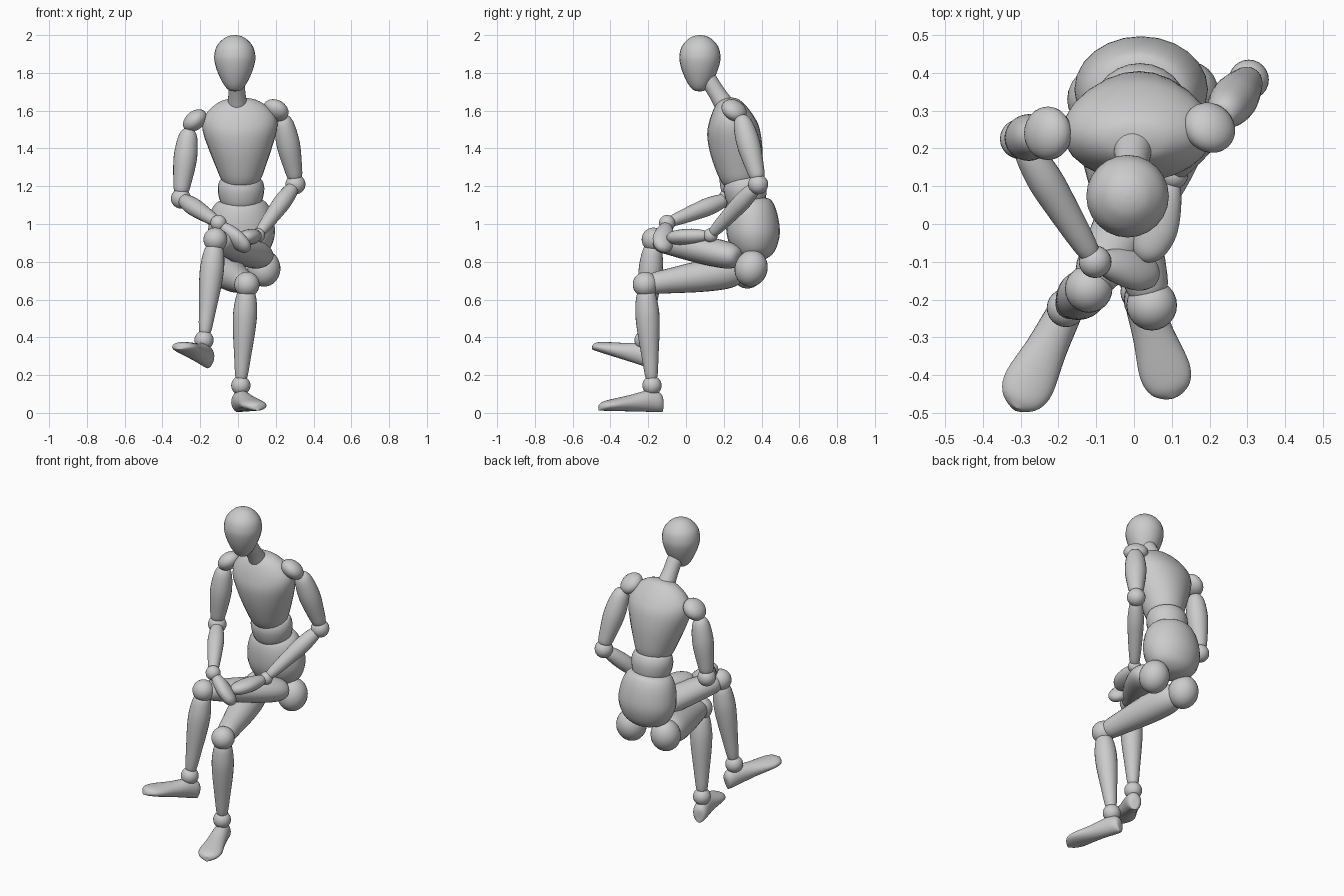
import bpy, bmesh, math
from mathutils import Vector

SEG = 24


def finish(name, bm):
    bmesh.ops.remove_doubles(bm, verts=bm.verts, dist=0.0005)
    bmesh.ops.recalc_face_normals(bm, faces=bm.faces)
    for f in bm.faces:
        f.smooth = True
    me = bpy.data.meshes.new(name)
    bm.to_mesh(me)
    bm.free()
    ob = bpy.data.objects.new(name, me)
    bpy.context.collection.objects.link(ob)
    return ob


def smooth_profile(pts, steps=4):
    """Catmull-Rom through the profile points."""
    pts = [Vector(p) for p in pts]
    out = []
    for i in range(len(pts) - 1):
        a, b, c, d = pts[max(i - 1, 0)], pts[i], pts[i + 1], pts[min(i + 2, len(pts) - 1)]
        for k in range(steps):
            u = k / steps
            out.append(0.5 * (2 * b + (c - a) * u + (2 * a - 5 * b + 4 * c - d) * u * u
                              + (3 * b - a - 3 * c + d) * u ** 3))
    return out + [pts[-1]]


def loft(name, p0, p1, prof, side=(1, 0, 0)):
    """Elliptical sections (t, half width, half depth, depth offset) along p0-p1."""
    p0, p1 = Vector(p0), Vector(p1)
    ax = p1 - p0
    n = ax.normalized()
    s = Vector(side)
    s = (s - n * s.dot(n)).normalized()
    d = n.cross(s)
    bm = bmesh.new()
    rings = []
    for t, w, h, off in smooth_profile(prof):
        c = p0 + ax * t + d * off
        w, h = max(w, 0), max(h, 0)
        rings.append([bm.verts.new(c + s * w * math.cos(a) + d * h * math.sin(a))
                      for a in (2 * math.pi * i / SEG for i in range(SEG))])
    for r0, r1 in zip(rings, rings[1:]):
        for i in range(SEG):
            j = (i + 1) % SEG
            bm.faces.new((r0[i], r0[j], r1[j], r1[i]))
    return finish(name, bm)


def limb(name, p0, p1, prof):
    return loft(name, p0, p1, [(t, r, r, 0) for t, r in prof])


def ball(name, c, r, axis=(0, 0, 1), stretch=1.0):
    """Sphere, optionally stretched or flattened along an axis."""
    c = Vector(c)
    bm = bmesh.new()
    bmesh.ops.create_uvsphere(bm, u_segments=SEG, v_segments=14, radius=r)
    q = Vector((0, 0, 1)).rotation_difference(Vector(axis))
    for v in bm.verts:
        v.co = c + q @ Vector((v.co.x, v.co.y, v.co.z * stretch))
    return finish(name, bm)


# Head and neck
limb("head", (-0.017, 0.07, 1.702), (-0.017, 0.076, 2.0),
     [(0, 0), (0.02, 0.03), (0.12, 0.058), (0.3, 0.086), (0.48, 0.104), (0.63, 0.109),
      (0.8, 0.096), (0.93, 0.062), (0.985, 0.03), (1, 0)])
limb("neck", (-0.012, 0.09, 1.81), (0.0, 0.235, 1.58),
     [(0, 0), (0.01, 0.04), (0.5, 0.045), (0.99, 0.052), (1, 0)])

# Torso
loft("chest", (0.018, 0.297, 1.21), (0.005, 0.22, 1.668),
     [(0, 0, 0, 0), (0.01, 0.08, 0.08, 0), (0.06, 0.105, 0.105, 0), (0.2, 0.131, 0.124, 0),
      (0.42, 0.168, 0.14, 0), (0.62, 0.196, 0.139, 0), (0.76, 0.194, 0.118, 0),
      (0.88, 0.155, 0.088, 0), (0.96, 0.1, 0.058, 0), (0.99, 0.05, 0.03, 0), (1, 0, 0, 0)])
loft("waist", (0.016, 0.325, 1.08), (0.016, 0.305, 1.245),
     [(0, 0, 0, 0), (0.02, 0.07, 0.07, 0), (0.2, 0.107, 0.1, 0), (0.6, 0.123, 0.113, 0),
      (0.88, 0.115, 0.105, 0), (0.98, 0.09, 0.085, 0), (1, 0, 0, 0)])
loft("pelvis", (0.025, 0.372, 0.805), (0.012, 0.338, 1.135),
     [(0, 0, 0, 0), (0.02, 0.06, 0.055, 0), (0.13, 0.135, 0.104, 0), (0.38, 0.174, 0.138, 0),
      (0.65, 0.171, 0.139, 0), (0.88, 0.146, 0.122, 0), (0.98, 0.1, 0.09, 0), (1, 0, 0, 0)])

# Limb profiles (position along bone, radius)
THIGH = [(0, 0), (0.02, 0.055), (0.14, 0.083), (0.4, 0.084), (0.75, 0.067), (0.97, 0.05), (1, 0)]
THIGH_OVER = [(t, w, h, 0) for t, w, h in      # the crossing thigh is wider than deep
              [(0, 0, 0), (0.02, 0.06, 0.045), (0.14, 0.09, 0.07), (0.4, 0.094, 0.074),
               (0.75, 0.075, 0.066), (0.97, 0.056, 0.052), (1, 0, 0)]]
SHIN = [(0, 0), (0.02, 0.044), (0.2, 0.062), (0.4, 0.061), (0.7, 0.046), (0.97, 0.029), (1, 0)]
UPPER_ARM = [(0, 0), (0.02, 0.03), (0.15, 0.052), (0.45, 0.062), (0.8, 0.049), (0.98, 0.035), (1, 0)]
FOREARM = [(0, 0), (0.02, 0.032), (0.25, 0.046), (0.5, 0.044), (0.98, 0.027), (1, 0)]
HAND = [(0, 0, 0, 0), (0.03, 0.026, 0.024, 0), (0.3, 0.05, 0.039, 0), (0.6, 0.061, 0.041, 0),
        (0.85, 0.048, 0.034, 0), (0.97, 0.024, 0.018, 0), (1, 0, 0, 0)]
# Foot: half width and height above the sole line
FOOT = [(t, w, h / 2, h / 2) for t, w, h in
        [(0, 0, 0.05), (0.01, 0.028, 0.085), (0.08, 0.043, 0.108), (0.25, 0.048, 0.112),
         (0.5, 0.055, 0.088), (0.78, 0.068, 0.064), (0.92, 0.055, 0.05),
         (0.985, 0.025, 0.035), (1, 0, 0.03)]]

# Legs: hip, thigh top, knee, ankle, heel, toe
legs = {
    "crossed": ((0.138, 0.345, 0.765), (0.135, 0.285, 0.82), (-0.12, -0.172, 0.918),
                (-0.18, -0.222, 0.385), (-0.16, -0.187, 0.236), (-0.315, -0.495, 0.335)),
    "standing": ((-0.09, 0.33, 0.755), (-0.08, 0.30, 0.755), (0.047, -0.215, 0.68),
                 (0.015, -0.18, 0.145), (-0.003, -0.125, 0.004), (0.105, -0.462, 0.012)),
}
for side, pts in legs.items():
    hip, top, knee, ankle, heel, toe = (Vector(p) for p in pts)
    over = side == "crossed"
    ball(side + "_hip_joint", hip, 0.087, (0, 0.3, 1), 1.12)
    end = knee - (knee - top).normalized() * 0.015
    if over:
        loft(side + "_thigh", top, end, THIGH_OVER)
    else:
        limb(side + "_thigh", top, end, THIGH)
    ball(side + "_knee", knee, 0.063 if over else 0.067)
    shin = (ankle - knee).normalized()
    limb(side + "_shin", knee + shin * 0.03, ankle - shin * 0.02, SHIN)
    ball(side + "_ankle", ankle, 0.051)
    across = Vector((0, 0, 1)).cross(toe - heel)
    loft(side + "_foot", heel, toe, FOOT, across)

# Arms: shoulder, shoulder flat axis, upper arm top, elbow, wrist, fingertip, palm width axis
arms = {
    "near": ((-0.228, 0.24, 1.548), (-0.5, 0, 0.6), (-0.26, 0.232, 1.505), (-0.302, 0.225, 1.135),
             (-0.103, -0.1, 1.005), (0.06, -0.13, 0.86), (0.3, -0.7, 0.2)),
    "far": ((0.2, 0.255, 1.602), (0.4, 0.45, 0.75), (0.235, 0.29, 1.575), (0.304, 0.382, 1.21),
            (0.105, 0.13, 0.94), (0.025, -0.1, 0.925), (1, 0, 0.2)),
}
for side, pts in arms.items():
    shoulder, saxis, top, elbow, wrist, tip, palm = (Vector(p) for p in pts)
    ball(side + "_shoulder", shoulder, 0.071, saxis, 0.7)
    limb(side + "_upper_arm", top, elbow + Vector((0, 0, 0.025)), UPPER_ARM)
    ball(side + "_elbow", elbow, 0.053)
    fore = (wrist - elbow).normalized()
    limb(side + "_forearm", elbow + fore * 0.02, wrist - fore * 0.015, FOREARM)
    ball(side + "_wrist", wrist, 0.043 if side == "near" else 0.038)
    hand = (tip - wrist).normalized()
    loft(side + "_hand", wrist + hand * 0.015, tip, HAND, palm)
